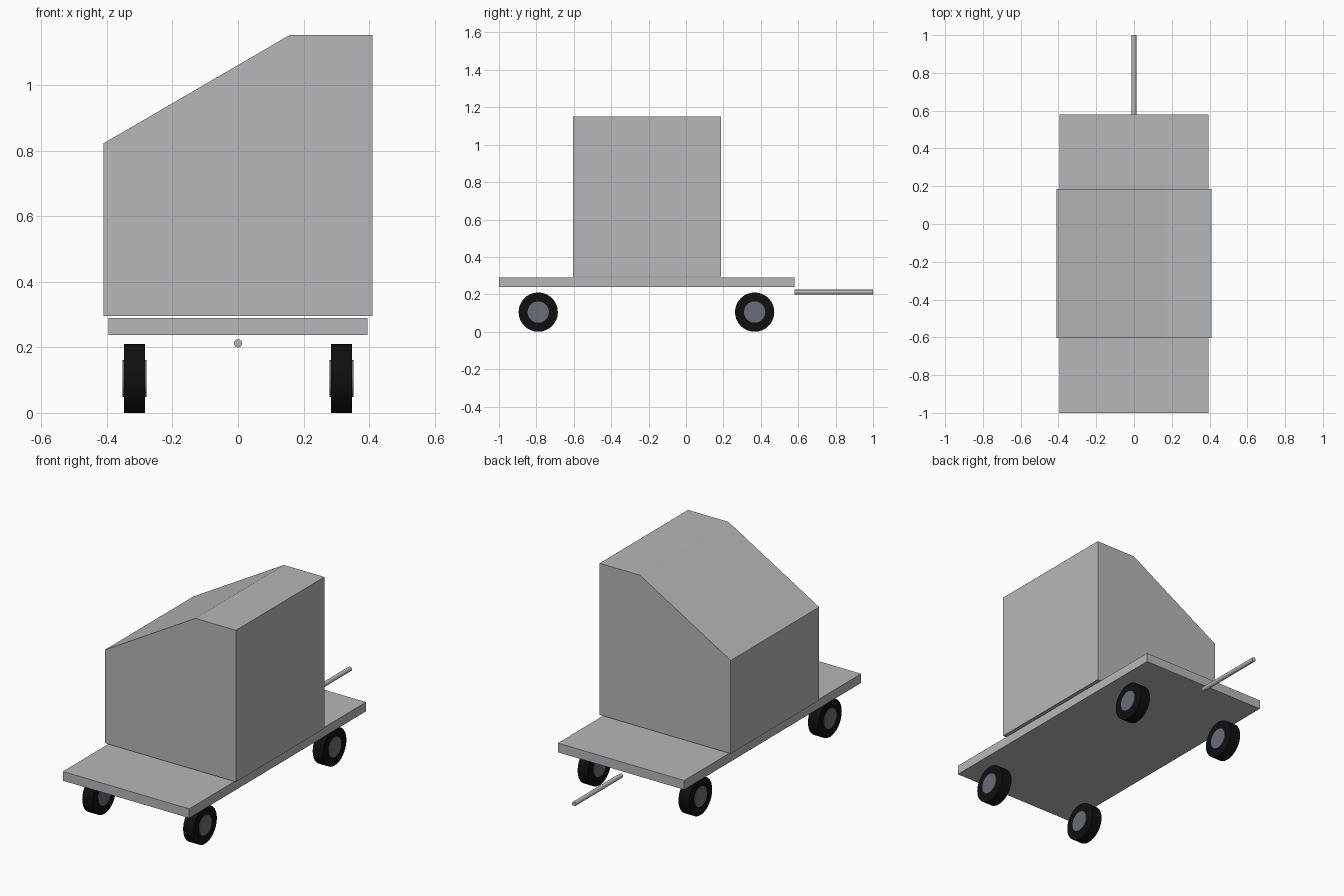
import bpy
import bmesh
from math import pi
from mathutils import Matrix, Vector

cube = bpy.data.objects.get("Cube")
if cube:
    bpy.data.objects.remove(cube, do_unlink=True)


def make_material(name, rgb):
    mat = bpy.data.materials.new(name)
    mat.use_nodes = True
    colour = (*rgb, 1.0)
    mat.diffuse_color = colour
    mat.node_tree.nodes["Principled BSDF"].inputs["Base Color"].default_value = colour
    return mat


grey = make_material("light_grey", (0.46, 0.475, 0.485))
black = make_material("tyre_black", (0.005, 0.005, 0.005))
steel = make_material("hub_steel", (0.14, 0.155, 0.19))


def finish(name, bm, mat, smooth=False):
    bmesh.ops.recalc_face_normals(bm, faces=bm.faces)
    mesh = bpy.data.meshes.new(name)
    bm.to_mesh(mesh)
    bm.free()
    mesh.materials.append(mat)
    obj = bpy.data.objects.new(name, mesh)
    bpy.context.collection.objects.link(obj)
    if smooth:
        bpy.ops.object.select_all(action="DESELECT")
        obj.select_set(True)
        bpy.context.view_layer.objects.active = obj
        bpy.ops.object.shade_smooth_by_angle()
    return obj


def prism(name, profile, y0, y1, mat):
    """Extrude an (x, z) outline from y0 to y1."""
    bm = bmesh.new()
    face = bm.faces.new([bm.verts.new((x, y0, z)) for x, z in profile])
    extruded = bmesh.ops.extrude_face_region(bm, geom=[face])["geom"]
    verts = [v for v in extruded if isinstance(v, bmesh.types.BMVert)]
    bmesh.ops.translate(bm, verts=verts, vec=(0, y1 - y0, 0))
    return finish(name, bm, mat)


def cylinder(name, centre, axis, radius, length, sides, mat):
    bm = bmesh.new()
    turn = Matrix.Rotation(pi / 2, 4, "Y" if axis == "X" else "X")
    bmesh.ops.create_cone(bm, cap_ends=True, segments=sides, radius1=radius,
                          radius2=radius, depth=length,
                          matrix=Matrix.Translation(Vector(centre)) @ turn)
    return finish(name, bm, mat, smooth=True)


# Flat trailer bed
w = 0.395
prism("trailer_bed", [(-w, 0.238), (w, 0.238), (w, 0.29), (-w, 0.29)],
      -1.0, 0.58, grey)

# Cargo container with one sloping shoulder
c = 0.41
prism("cargo_container",
      [(-c, 0.295), (c, 0.295), (c, 1.152), (0.157, 1.152), (-c, 0.822)],
      -0.604, 0.186, grey)

# Tow bar behind the bed
cylinder("tow_bar", (0, 0.79, 0.212), "Y", 0.0125, 0.42, 16, grey)

# Wheels: tyre with a hub showing on both faces
for end, y in (("front", -0.79), ("back", 0.367)):
    for side, x in (("left", 0.3155), ("right", -0.3155)):
        centre = (x, y, 0.105)
        cylinder(f"{end}_{side}_tyre", centre, "X", 0.105, 0.064, 32, black)
        cylinder(f"{end}_{side}_hub", centre, "X", 0.057, 0.072, 32, steel)
